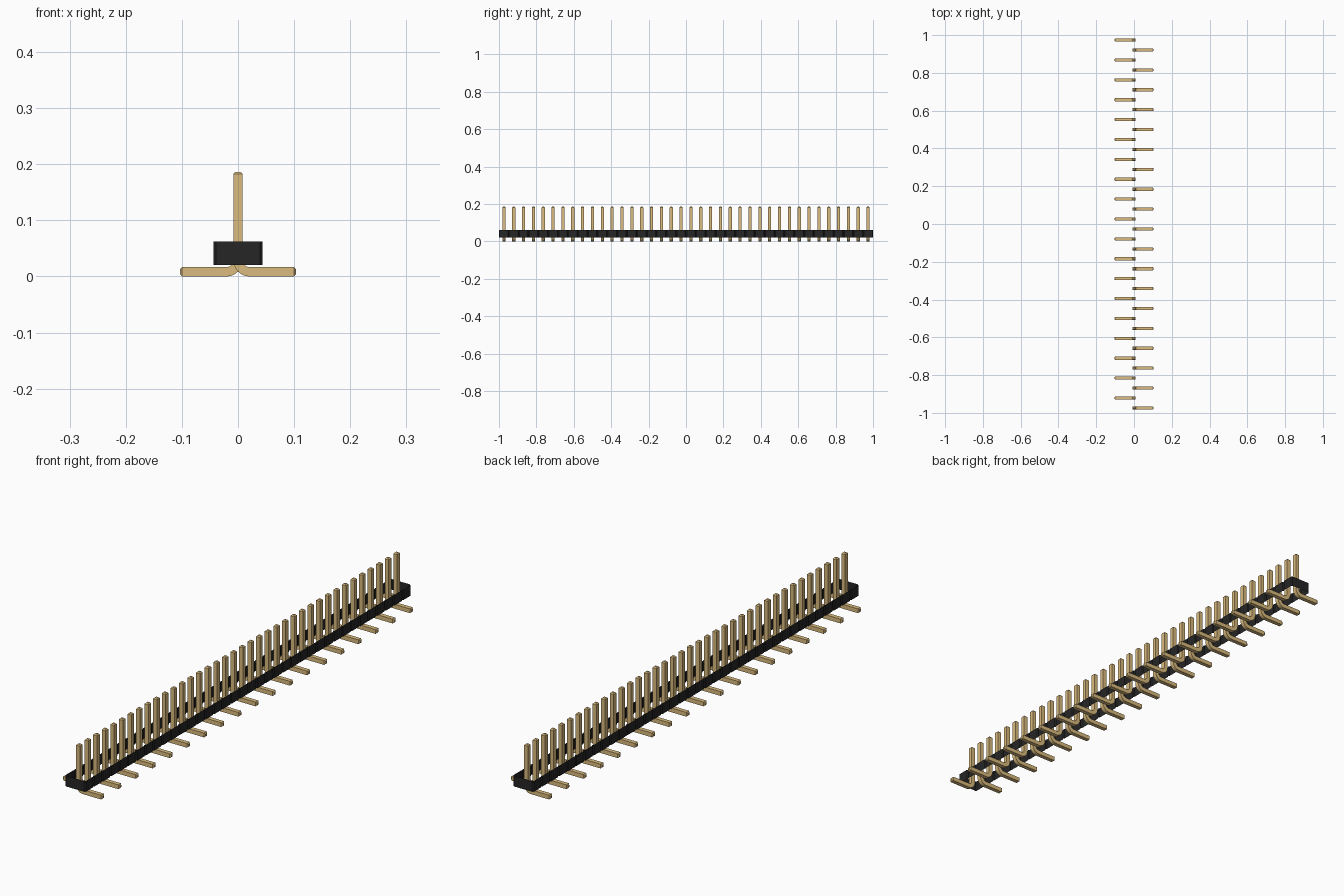
import bpy, bmesh, math
from mathutils import Vector

cube = bpy.data.objects.get("Cube")
if cube:
    bpy.data.objects.remove(cube)

COUNT = 38
PITCH = 2 / COUNT
MM = PITCH / 1.27          # real-world millimetre in model units
HALF = 0.2 * MM            # half the pin thickness
CHAMFER = 0.1 * MM
BEND = 0.5 * MM            # bend radius on the pin centreline
TOP, REACH = 4.5 * MM, 2.5 * MM
BODY_LOW, BODY_HIGH, BODY_HALF = 0.5 * MM, 1.5 * MM, 1.05 * MM


def material(name, color):
    mat = bpy.data.materials.new(name)
    mat.use_nodes = True
    mat.diffuse_color = (*color, 1)
    mat.node_tree.nodes["Principled BSDF"].inputs["Base Color"].default_value = (*color, 1)
    return mat


def make_object(name, bm, mat):
    mesh = bpy.data.meshes.new(name)
    bm.to_mesh(mesh)
    bm.free()
    mesh.materials.append(mat)
    obj = bpy.data.objects.new(name, mesh)
    bpy.context.collection.objects.link(obj)
    return obj


gold = material("gold metal", (0.71, 0.50, 0.21))
black = material("black plastic", (0.02, 0.019, 0.019))

# Housing: an open sleeve with chamfered notches between the positions
side = []
for i in range(COUNT):
    y = -1 + i * PITCH
    side += [(BODY_HALF - CHAMFER, y), (BODY_HALF, y + CHAMFER),
             (BODY_HALF, y + PITCH - CHAMFER)]
side.append((BODY_HALF - CHAMFER, 1))
outline = side + [(-x, y) for x, y in reversed(side)]
bm = bmesh.new()
low = [bm.verts.new((x, y, BODY_LOW)) for x, y in outline]
high = [bm.verts.new((x, y, BODY_HIGH)) for x, y in outline]
for i in range(len(outline)):
    j = (i + 1) % len(outline)
    bm.faces.new((low[i], low[j], high[j], high[i]))
make_object("housing", bm, black)

# Pin path: (x, z, tangent angle, half thickness) from the tip, round the bend, to the foot
stations = [(0, TOP, 0, HALF - CHAMFER), (0, TOP - CHAMFER, 0, HALF)]
for k in range(9):
    a = math.radians(90) * k / 8
    stations.append((BEND * (1 - math.cos(a)), HALF + BEND * (1 - math.sin(a)), a, HALF))
stations += [(REACH - CHAMFER, HALF, math.pi / 2, HALF),
             (REACH, HALF, math.pi / 2, HALF - CHAMFER)]


def make_pin_mesh(direction):
    bm = bmesh.new()
    rings = []
    for x, z, a, h in stations:
        across = Vector((math.cos(a), 0, math.sin(a)))
        centre = Vector((x, 0, z))
        ring = []
        for u, v in ((-1, -1), (1, -1), (1, 1), (-1, 1)):
            p = centre + across * u * h + Vector((0, v * h, 0))
            p.x *= direction
            ring.append(bm.verts.new(p))
        rings.append(ring)
    for r, s in zip(rings, rings[1:]):
        for i in range(4):
            j = (i + 1) % 4
            bm.faces.new((r[i], r[j], s[j], s[i]))
    bm.faces.new(rings[0])
    bm.faces.new(rings[-1])
    bmesh.ops.recalc_face_normals(bm, faces=bm.faces)
    return bm


# Pins: feet alternate left and right along the row
left_pin = make_object("left_pin", make_pin_mesh(1), gold)
right_pin = make_object("right_pin", make_pin_mesh(-1), gold)
for i in range(COUNT):
    source = right_pin if i % 2 else left_pin
    pin = source
    if i > 1:
        pin = bpy.data.objects.new(source.name + "_" + str(i // 2), source.data)
        bpy.context.collection.objects.link(pin)
    pin.location.y = -1 + (i + 0.5) * PITCH

# Smooth the bends only
bpy.ops.object.select_all(action="DESELECT")
for obj in (left_pin, right_pin):
    obj.select_set(True)
bpy.context.view_layer.objects.active = left_pin
bpy.ops.object.shade_smooth_by_angle(angle=math.radians(25))
